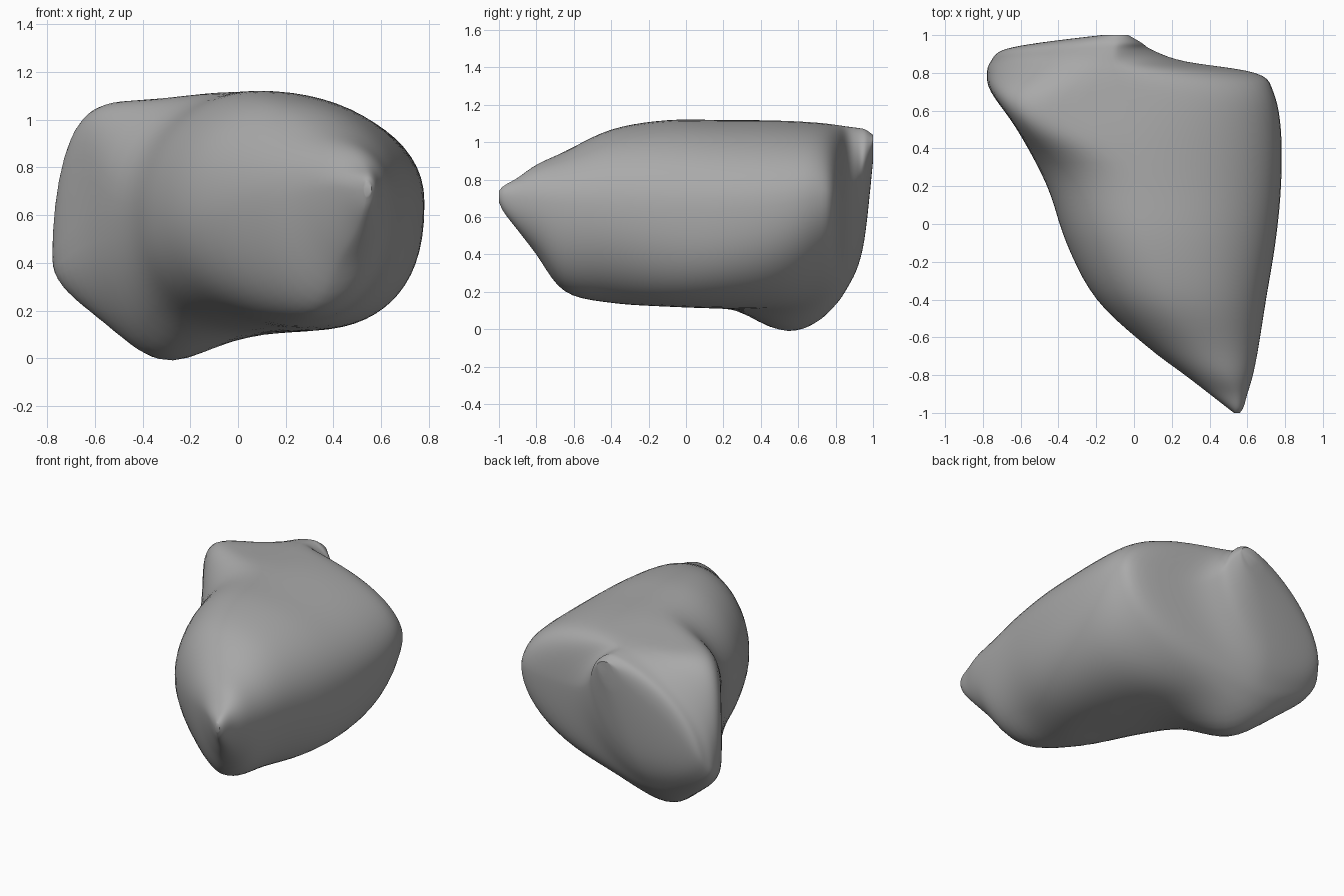
import bpy
import bmesh
import math
from mathutils import Vector

cube = bpy.data.objects.get("Cube")
if cube:
    bpy.data.objects.remove(cube, do_unlink=True)

# Cross-sections from front tip to back ridge, in hundredths:
# y, left x z, right x z, top x z, bottom x z
SECTIONS = [
    (-100, 53, 71, 56, 71, 54, 74, 54, 68),
    (-97, 49, 71, 58, 71, 54, 77, 53, 62),
    (-90, 40, 72, 60, 70, 52, 81, 50, 53),
    (-80, 27, 70, 63, 69, 46, 88, 43, 40),
    (-65, 7, 66, 66, 67, 36, 95, 34, 20),
    (-40, -20, 62, 70, 66, 20, 107, 25, 14),
    (-10, -36, 60, 75, 65, 10, 112, 28, 12),
    (20, -46, 60, 78, 65, 5, 112, 20, 11),
    (50, -62, 56, 78, 67, 0, 112, 8, 11),
    (70, -76, 43, 74, 71, -5, 111, -14, 14),
    (80, -78, 42, 65, 71, -9, 110, -25, 19),
    (86, -76, 46, 27, 72, -11, 109, -30, 25),
    (92, -70, 57, 10, 80, -11, 108, -30, 35),
    (96, -50, 75, 4, 90, -10, 107, -26, 52),
    (100, -17, 97, -3, 100, -10, 104, -11, 90),
]
RING = 64
STEPS = 5


def smooth_value(a, b, c, d, t):
    """Catmull-Rom curve between b and c."""
    return b + 0.5 * t * (c - a + t * (2 * a - 5 * b + 4 * c - d
                                       + t * (3 * (b - c) + d - a)))


def smooth_sections(rows):
    last = len(rows) - 1
    for i in range(last):
        four = [rows[min(max(i + k, 0), last)] for k in (-1, 0, 1, 2)]
        for s in range(STEPS):
            yield [smooth_value(*v, s / STEPS) / 100 for v in zip(*four)]
    yield [v / 100 for v in rows[last]]


def bump(y, centre, width):
    return math.exp(-((y - centre) / width) ** 2)


def quarter_fullness(y, right, upper):
    """Superellipse power: straight near 1, round at 2, boxy above."""
    if right and upper:
        return 2.1 - 0.7 * bump(y, 0.87, 0.11)
    if right:
        return 2 + 0.6 * bump(y, 0.15, 0.45) - 0.3 * bump(y, 0.9, 0.15)
    if upper:
        return 2 + 4 * bump(y, 0.57, 0.15) - 0.4 * bump(y, 0.92, 0.1)
    return 1.7 + 0.9 * bump(y, 0.3, 0.55)


def ring_points(section):
    """Four rounded quarters joining the left, right, top and bottom points."""
    y, lx, lz, rx, rz, tx, tz, bx, bz = section
    for i in range(RING):
        a = math.tau * i / RING
        c, s = math.cos(a), math.sin(a)
        power = 2 / quarter_fullness(y, c >= 0, s >= 0)
        side_x, side_z = (rx, rz) if c >= 0 else (lx, lz)
        pole_x, pole_z = (tx, tz) if s >= 0 else (bx, bz)
        yield (pole_x + (side_x - pole_x) * abs(c) ** power, y,
               side_z + (pole_z - side_z) * abs(s) ** power)


def pull(bm, centre, radius, height):
    """Raise or lower the surface around a point with a soft falloff."""
    for v in bm.verts:
        v.co.z += height * bump((v.co - Vector(centre)).length, 0, radius)


# Stone surface lofted through the rings
bm = bmesh.new()
rings = [[bm.verts.new(p) for p in ring_points(s)]
         for s in smooth_sections(SECTIONS)]
for near, far in zip(rings, rings[1:]):
    for i in range(RING):
        j = (i + 1) % RING
        bm.faces.new((near[i], near[j], far[j], far[i]))
bm.faces.new(rings[0])
bm.faces.new(rings[-1])

# Soften the loft slightly, keeping the end tips
inner = [v for ring in rings[STEPS:-1] for v in ring]
for _ in range(3):
    bmesh.ops.smooth_vert(bm, verts=inner, factor=0.4,
                          use_axis_x=True, use_axis_y=True, use_axis_z=True)

# Lobe under the back and shallow dip behind the upper corner
pull(bm, (-0.34, 0.53, 0.15), 0.28, -0.16)
pull(bm, (-0.36, 0.6, 1.1), 0.25, -0.03)
bmesh.ops.recalc_face_normals(bm, faces=bm.faces)

mesh = bpy.data.meshes.new("rock")
bm.to_mesh(mesh)
bm.free()
rock = bpy.data.objects.new("rock", mesh)
bpy.context.collection.objects.link(rock)

# Plain grey stone colour
stone = bpy.data.materials.new("stone_grey")
stone.use_nodes = True
stone.diffuse_color = (0.4, 0.4, 0.4, 1)
stone.node_tree.nodes["Principled BSDF"].inputs["Base Color"].default_value = (0.4, 0.4, 0.4, 1)
mesh.materials.append(stone)

bpy.context.view_layer.objects.active = rock
rock.select_set(True)
bpy.ops.object.shade_smooth_by_angle(angle=math.radians(50))
